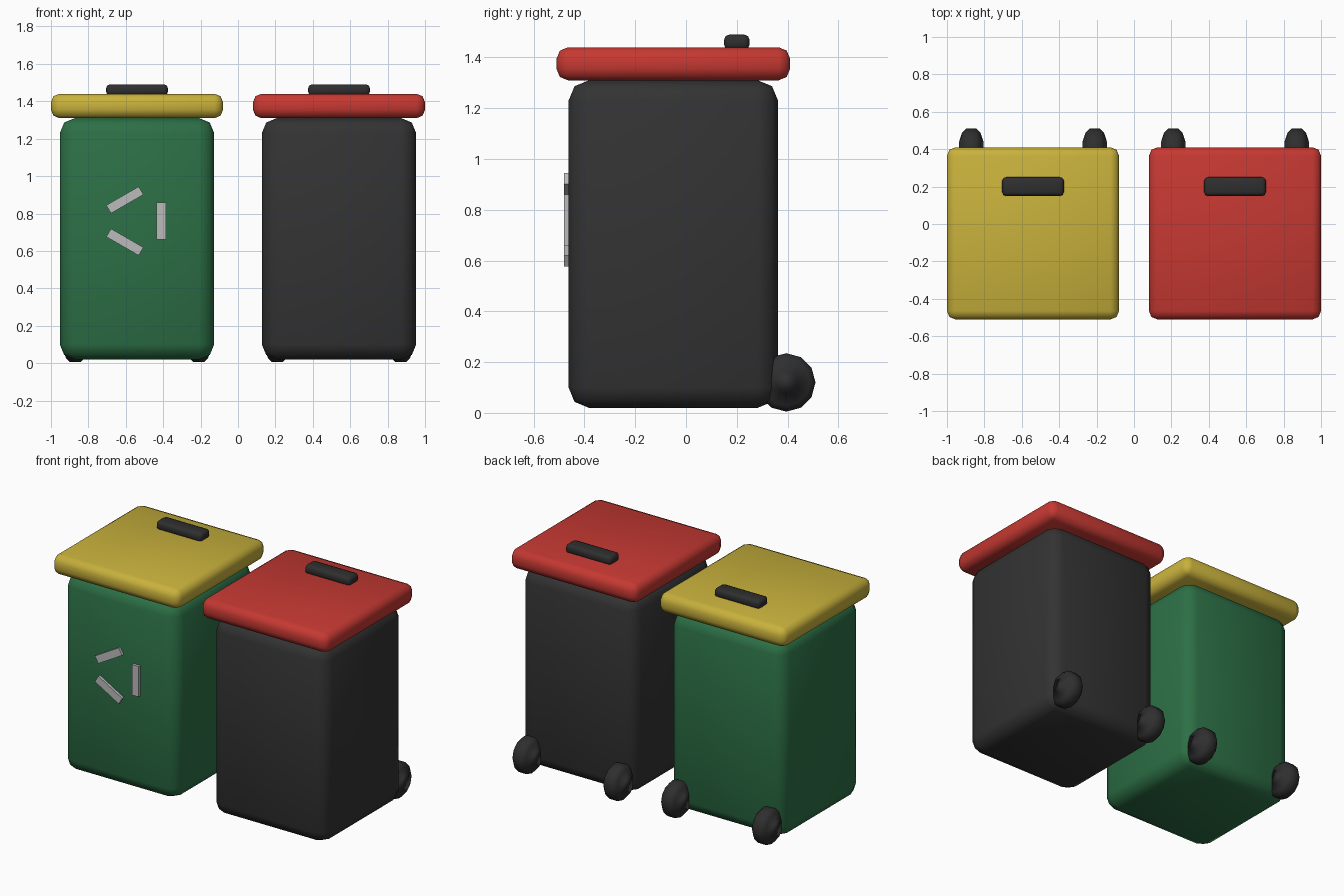
import bpy, math
from mathutils import Matrix

cube = bpy.data.objects.get("Cube")
if cube:
    bpy.data.objects.remove(cube, do_unlink=True)


def material(name, color):
    m = bpy.data.materials.new(name)
    m.use_nodes = True
    m.diffuse_color = (*color, 1)
    m.node_tree.nodes["Principled BSDF"].inputs["Base Color"].default_value = (*color, 1)
    return m


green = material("bin green", (0.025, 0.16, 0.06))
charcoal = material("charcoal", (0.033, 0.033, 0.034))
black = material("rubber black", (0.028, 0.028, 0.029))
yellow = material("lid yellow", (0.58, 0.44, 0.045))
red = material("lid red", (0.56, 0.04, 0.032))
grey = material("marking grey", (0.5, 0.5, 0.5))


def finish(ob, name, mat, smooth=True):
    ob.name = ob.data.name = name
    ob.data.materials.append(mat)
    for p in ob.data.polygons:
        p.use_smooth = smooth
    return ob


def box(name, mat, center, size, bevel=0.0, tilt=0.0):
    """Box of a given size with optional two-step rounded edges."""
    bpy.ops.mesh.primitive_cube_add(size=1, location=center, rotation=(0, tilt, 0))
    ob = bpy.context.object
    ob.data.transform(Matrix.Diagonal((*size, 1)))
    if bevel:
        mod = ob.modifiers.new("rounded edges", 'BEVEL')
        mod.width, mod.segments, mod.limit_method = bevel, 2, 'NONE'
    return finish(ob, name, mat, bool(bevel))


def wheel(name, center, sides=12):
    """Bulging wheel: rings of a half profile turned about the x axis."""
    half = [(-0.065, 0.045), (-0.05, 0.092), (-0.028, 0.115)]
    rings = half + [(-x, r) for x, r in reversed(half)]
    verts = [(x, r * math.cos(math.tau * i / sides), r * math.sin(math.tau * i / sides))
             for x, r in rings for i in range(sides)]
    faces = [(k * sides + i, k * sides + (i + 1) % sides,
              (k + 1) * sides + (i + 1) % sides, (k + 1) * sides + i)
             for k in range(len(rings) - 1) for i in range(sides)]
    last = (len(rings) - 1) * sides
    faces += [tuple(reversed(range(sides))), tuple(range(last, last + sides))]
    # Wind the side faces outward
    faces = [tuple(reversed(f)) if len(f) == 4 else f for f in faces]
    me = bpy.data.meshes.new(name)
    me.from_pydata(verts, [], faces)
    ob = bpy.data.objects.new(name, me)
    ob.location = center
    bpy.context.collection.objects.link(ob)
    return finish(ob, name, black)


# Two bins side by side
for label, cx, body_mat, lid_mat in (("recycling", -0.54, green, yellow),
                                     ("waste", 0.54, charcoal, red)):
    box(label + "_body", body_mat, (cx, -0.05, 0.665), (0.825, 0.825, 1.29), 0.08)
    box(label + "_lid", lid_mat, (cx, -0.05, 1.375), (0.92, 0.92, 0.13), 0.045)
    box(label + "_lid_handle", black, (cx, 0.2, 1.46), (0.33, 0.1, 0.06), 0.02)
    for side, sx in (("left", 1), ("right", -1)):
        wheel(f"{label}_wheel_{side}", (cx + sx * 0.33, 0.395, 0.12))

# Three raised bars in a triangle on the green bin
for i in range(3):
    a = math.tau * i / 3
    box(f"front_bar_{i + 1}", grey,
        (-0.54 + 0.13 * math.cos(a), -0.47, 0.76 + 0.13 * math.sin(a)),
        (0.05, 0.02, 0.2), tilt=-a)
